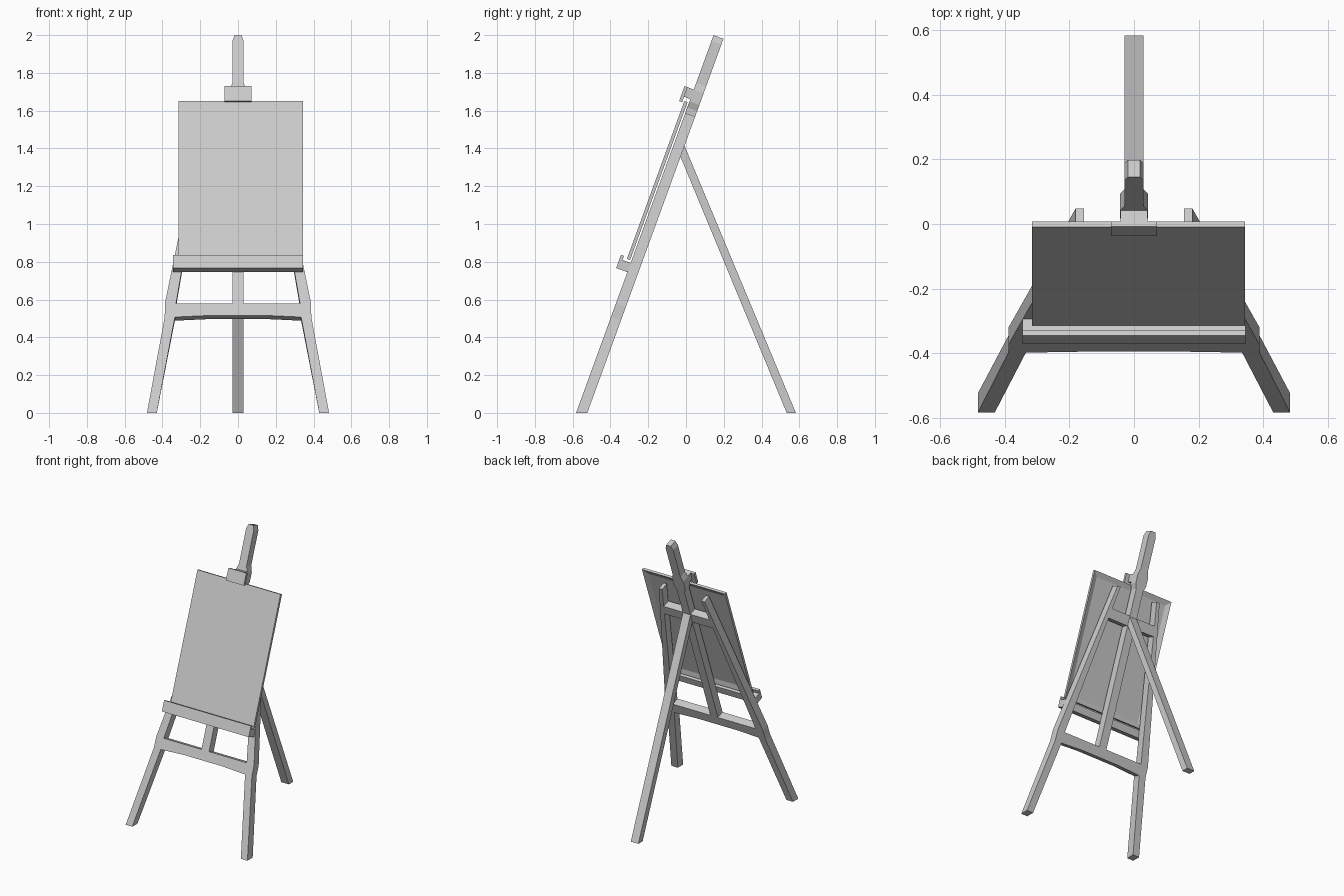
import bpy, bmesh, math

if "Cube" in bpy.data.objects:
    bpy.data.objects.remove(bpy.data.objects["Cube"])

TILT = math.radians(20)
S, C = math.sin(TILT), math.cos(TILT)
Y0 = -0.582


def lean(x, v, w):
    """Easel plane: x across, v up the slope, w towards the back; v = 0 is cut level with the floor."""
    if v == 0:
        v = w * S / C
    return (x, Y0 + v * S + w * C, v * C - w * S)


def finish(name, bm):
    bmesh.ops.recalc_face_normals(bm, faces=bm.faces)
    me = bpy.data.meshes.new(name)
    bm.to_mesh(me)
    bm.free()
    ob = bpy.data.objects.new(name, me)
    bpy.context.collection.objects.link(ob)
    return ob


def prism(name, pts, d0, d1, place):
    """Extrude a 2D profile from depth d0 to d1, placed by a mapping function."""
    bm = bmesh.new()
    a = [bm.verts.new(place(p, q, d0)) for p, q in pts]
    b = [bm.verts.new(place(p, q, d1)) for p, q in pts]
    bm.faces.new(a)
    bm.faces.new(b[::-1])
    n = len(pts)
    for i in range(n):
        j = (i + 1) % n
        bm.faces.new((a[i], b[i], b[j], a[j]))
    return finish(name, bm)


def slab(name, x0, x1, v0, v1, w0, w1):
    return prism(name, [(x0, v0), (x1, v0), (x1, v1), (x0, v1)], w0, w1, lean)


T = 0.056  # timber thickness

# Front legs: splayed foot, bend at the crossbar, tapering upper part
leg = [(0.43, 0), (0.482, 0), (0.388, 0.54), (0.387, 0.617),
       (0.18, 1.69), (0.155, 1.69), (0.328, 0.617), (0.334, 0.54)]
for side, s in (("left", -1), ("right", 1)):
    prism("front_leg_" + side, [(s * x, v) for x, v in leg], 0, T, lean)

# Lower crossbar with a shallow arch, upper crossbar between the legs
prism("lower_crossbar", [(-0.334, 0.54), (-0.15, 0.549), (0.15, 0.549), (0.334, 0.54),
                         (0.328, 0.617), (-0.328, 0.617)], 0, T, lean)
prism("upper_crossbar", [(-0.193, 1.46), (0.193, 1.46), (0.182, 1.53), (-0.182, 1.53)],
      0, T, lean)

# Mast with widened collar and chamfered tip
half = [(0.03, 0.61), (0.03, 1.72), (0.044, 1.755), (0.044, 1.82),
        (0.03, 1.86), (0.03, 2.095), (0.018, 2.128)]
prism("mast", half + [(-x, v) for x, v in reversed(half)], 0, T, lean)

# Top clamp: stem and overhanging lip
slab("clamp_stem", -0.042, 0.042, 1.768, 1.822, -0.036, 0.002)
slab("clamp_lip", -0.071, 0.071, 1.738, 1.822, -0.052, -0.035)

# Canvas ledge: L-shaped profile run across the legs
prism("canvas_ledge", [(0, 0.793), (-0.063, 0.793), (-0.063, 0.868), (-0.046, 0.868),
                       (-0.046, 0.845), (0, 0.845)], -0.344, 0.344,
      lambda w, v, x: lean(x, v, w))

# Canvas: stretched front with a recessed back inside its frame
canvas = slab("canvas", -0.315, 0.343, 0.858, 1.748, -0.026, -0.008)
bm = bmesh.new()
bm.from_mesh(canvas.data)
bm.normal_update()
back = max(bm.faces, key=lambda f: f.normal.y * C - f.normal.z * S)
bmesh.ops.inset_region(bm, faces=[back], thickness=0.05, depth=0)
bmesh.ops.translate(bm, verts=back.verts, vec=(0, -0.012 * C, 0.012 * S))
bm.to_mesh(canvas.data)
bm.free()

# Rear leg: strut meeting the back of the upper crossbar
prism("rear_leg", [(0.533, 0), (0.582, 0), (-0.008, 1.415), (-0.031, 1.36)], -0.03, 0.03,
      lambda y, z, x: (x, y, z))
